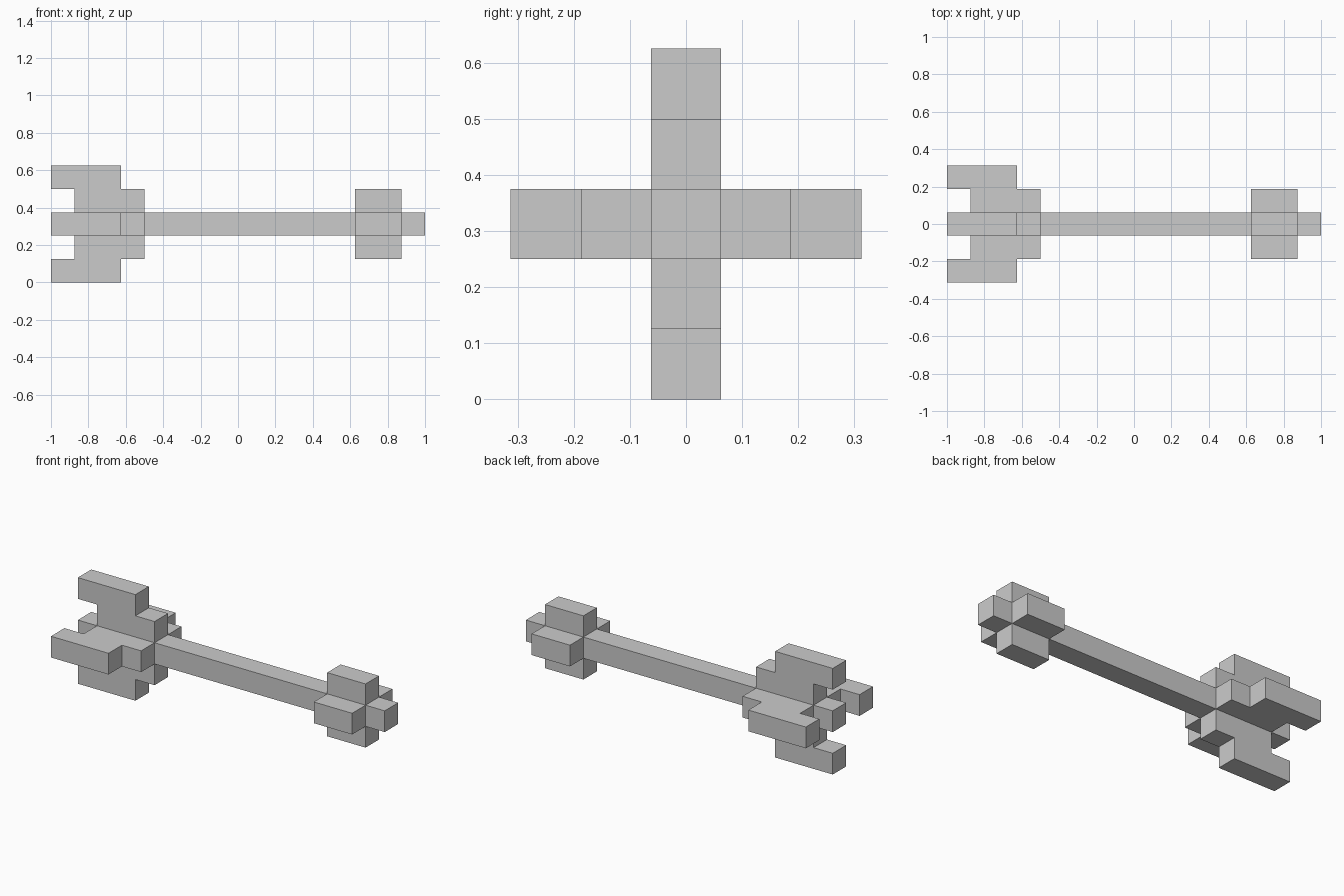
import bpy, bmesh
from math import pi
from mathutils import Matrix

if "Cube" in bpy.data.objects:
    bpy.data.objects.remove(bpy.data.objects["Cube"])

U = 0.125            # block size
AXIS_Z = 2.5 * U     # height of the shaft axis


def plate(name, profile, turn=0):
    """Extrude an (x, radius) profile one block thick, turned about the shaft."""
    bm = bmesh.new()
    face = bm.faces.new([bm.verts.new((x * U, -U / 2, r * U)) for x, r in profile])
    ext = bmesh.ops.extrude_face_region(bm, geom=[face])
    verts = [g for g in ext["geom"] if isinstance(g, bmesh.types.BMVert)]
    bmesh.ops.translate(bm, verts=verts, vec=(0, U, 0))
    bmesh.ops.recalc_face_normals(bm, faces=bm.faces)
    bm.transform(Matrix.Rotation(turn * pi / 2, 4, 'X'))
    mesh = bpy.data.meshes.new(name)
    bm.to_mesh(mesh)
    bm.free()
    obj = bpy.data.objects.new(name, mesh)
    obj.location.z = AXIS_Z
    bpy.context.collection.objects.link(obj)
    return obj


# Shaft running the full length
plate("shaft", [(-8, -0.5), (8, -0.5), (8, 0.5), (-8, 0.5)])

# Stepped tail feathers and arrowhead barbs on all four sides
feather = [(-7, 0.5), (-4, 0.5), (-4, 1.5), (-5, 1.5),
           (-5, 2.5), (-8, 2.5), (-8, 1.5), (-7, 1.5)]
barb = [(5, 0.5), (7, 0.5), (7, 1.5), (5, 1.5)]
for i, side in enumerate(("top", "front", "bottom", "back")):
    plate(f"feather_{side}", feather, i)
    plate(f"head_barb_{side}", barb, i)
